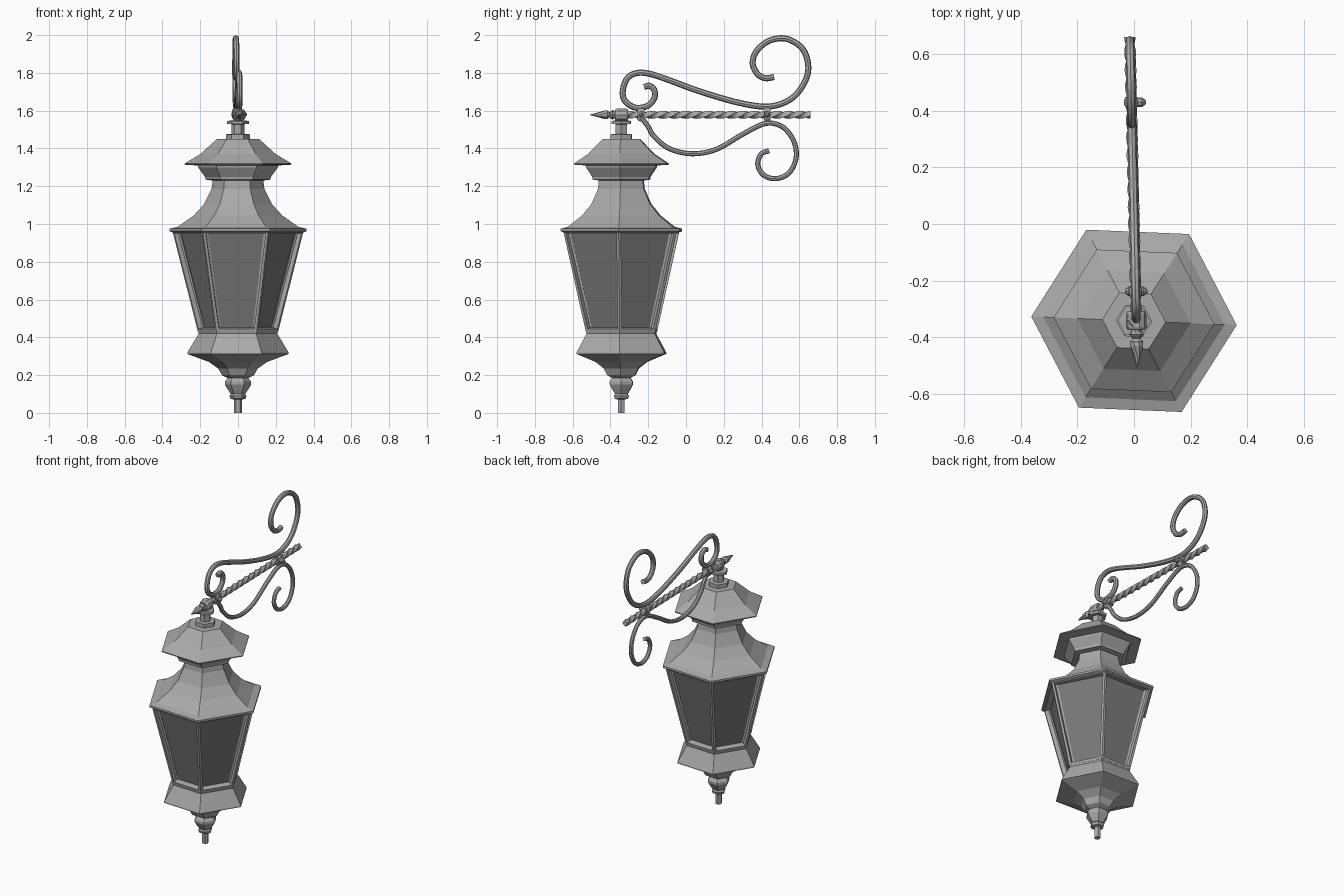
import bpy, bmesh, math
from mathutils import Vector

if "Cube" in bpy.data.objects:
    bpy.data.objects.remove(bpy.data.objects["Cube"])

AXIS_Y = -0.342                 # lantern axis
TURN = math.radians(-2.4)       # lantern is turned slightly
SLOPE = -0.0225                 # bracket drifts slightly sideways along y


def material(name, v):
    m = bpy.data.materials.new(name)
    m.diffuse_color = (v, v, v, 1)
    m.use_nodes = True
    m.node_tree.nodes["Principled BSDF"].inputs["Base Color"].default_value = m.diffuse_color
    return m


METAL = material("grey metal", 0.40)
GLASS = material("dark glass", 0.19)


def finish(name, bm, mats=(METAL,), smooth=False):
    bmesh.ops.recalc_face_normals(bm, faces=bm.faces)
    me = bpy.data.meshes.new(name)
    bm.to_mesh(me)
    bm.free()
    ob = bpy.data.objects.new(name, me)
    bpy.context.collection.objects.link(ob)
    for m in mats:
        me.materials.append(m)
    if smooth:
        bpy.ops.object.select_all(action='DESELECT')
        ob.select_set(True)
        bpy.context.view_layer.objects.active = ob
        bpy.ops.object.shade_smooth_by_angle(angle=math.radians(40))
    return ob


def loft(bm, rings):
    """Skin a list of point rings and cap both ends."""
    vs = [[bm.verts.new(p) for p in r] for r in rings]
    n = len(rings[0])
    for a, b in zip(vs, vs[1:]):
        for i in range(n):
            j = (i + 1) % n
            bm.faces.new((a[i], a[j], b[j], b[i]))
    bm.faces.new(vs[0][::-1])
    bm.faces.new(vs[-1])


def hexagon(r, z):
    return [(r * math.cos(TURN + i * math.pi / 3),
             AXIS_Y + r * math.sin(TURN + i * math.pi / 3), z) for i in range(6)]


def hex_lathe(name, profile):
    bm = bmesh.new()
    loft(bm, [hexagon(r, z) for r, z in profile])
    return finish(name, bm)


# Lantern parts, bottom to top
hex_lathe("bottom_finial", [
    (.020, 0), (.020, .07), (.040, .075), (.045, .09), (.038, .10), (.055, .125),
    (.070, .15), (.070, .165), (.055, .185), (.055, .20)])
hex_lathe("lower_base", [
    (.055, .185), (.085, .20), (.105, .235), (.155, .27), (.268, .312),
    (.268, .32), (.208, .42), (.213, .435)])
hex_lathe("lantern_roof", [
    (.345, .955), (.363, .962), (.363, .975), (.32, .985), (.235, 1.045),
    (.18, 1.105), (.14, 1.185), (.134, 1.235)])
hex_lathe("cap_collar", [(.134, 1.23), (.172, 1.235), (.175, 1.25), (.212, 1.30), (.215, 1.318)])
hex_lathe("top_cap", [(.215, 1.31), (.284, 1.314), (.284, 1.32), (.20, 1.37), (.112, 1.45)])
hex_lathe("top_stem", [
    (.064, 1.445), (.064, 1.475), (.034, 1.476), (.034, 1.528), (.058, 1.53),
    (.058, 1.546), (.026, 1.548), (.026, 1.60), (.016, 1.612)])

# Tapered body with recessed glass panes
bm = bmesh.new()
loft(bm, [hexagon(.213, .43), hexagon(.347, .962)])
bmesh.ops.recalc_face_normals(bm, faces=bm.faces)
sides = [f for f in bm.faces if abs(f.normal.z) < .7]
bmesh.ops.inset_individual(bm, faces=sides, thickness=.02)
for f in sides:
    n = f.normal.copy()
    new = bmesh.ops.extrude_discrete_faces(bm, faces=[f])["faces"][0]
    new.material_index = 1
    bmesh.ops.translate(bm, verts=list(new.verts), vec=-n * .036)
finish("framed_lantern_body", bm, (METAL, GLASS))


# Bracket helpers
def px(y, z, dx=0):
    return Vector((SLOPE * y + dx, y, z))


def spline(points, steps=6):
    """Catmull-Rom curve through (y, z) points."""
    p = [Vector(q) for q in points]
    p = [2 * p[0] - p[1]] + p + [2 * p[-1] - p[-2]]
    out = []
    for a, b, c, d in zip(p, p[1:], p[2:], p[3:]):
        for s in range(steps):
            t = s / steps
            out.append(.5 * (2 * b + (c - a) * t + (2 * a - 5 * b + 4 * c - d) * t * t
                             + (3 * b - a - 3 * c + d) * t ** 3))
    return out + [p[-2]]


def scroll(name, points, r, dx):
    path = spline(points)
    rings = []
    for i, q in enumerate(path):
        t = (path[min(i + 1, len(path) - 1)] - path[max(i - 1, 0)]).normalized()
        side = Vector((0, -t.y, t.x))
        rings.append([px(q.x, q.y, dx) + r * math.cos(a) * side
                      + Vector((r * math.sin(a), 0, 0))
                      for a in (k * math.pi / 4 for k in range(8))])
    bm = bmesh.new()
    loft(bm, rings)
    return finish(name, bm, smooth=True)


scroll("upper_scroll", [
    (-.222, 1.725), (-.195, 1.732), (-.168, 1.71), (-.168, 1.665), (-.205, 1.625),
    (-.268, 1.616), (-.322, 1.65), (-.335, 1.70), (-.315, 1.765), (-.27, 1.797),
    (-.20, 1.797), (-.09, 1.762), (.07, 1.703), (.28, 1.642), (.44, 1.622),
    (.56, 1.665), (.63, 1.755), (.647, 1.84), (.615, 1.93), (.53, 1.981),
    (.44, 1.97), (.373, 1.915), (.353, 1.85), (.378, 1.795), (.42, 1.772),
    (.467, 1.778)], .016, 0)
scroll("lower_scroll", [
    (-.245, 1.575), (-.20, 1.515), (-.17, 1.465), (-.09, 1.40), (.03, 1.372),
    (.16, 1.395), (.30, 1.475), (.42, 1.532), (.51, 1.515), (.57, 1.44),
    (.583, 1.35), (.545, 1.27), (.475, 1.24), (.41, 1.26), (.38, 1.315),
    (.398, 1.37), (.44, 1.388)], .0135, .006)


def ring_yz(y, r, spin, sides, z=1.578):
    return [px(y, z) + Vector((r * math.cos(spin + k * math.tau / sides), 0,
                               r * math.sin(spin + k * math.tau / sides)))
            for k in range(sides)]


def along_y(name, stations, sides, twist=0.0, smooth=False):
    bm = bmesh.new()
    loft(bm, [ring_yz(y, r, twist * y, sides) for y, r in stations])
    return finish(name, bm, smooth=smooth)


# Twisted rod and its spear tip
along_y("twisted_rod", [(-.40 + i * 1.06 / 72, .021) for i in range(73)], 4, twist=26)
along_y("spear_tip", [(-.507, .002), (-.47, .012), (-.43, .024), (-.415, .024),
                      (-.405, .013), (-.39, .026), (-.375, .018)], 8, twist=12)

# Loop around the rod at the lantern stem
along_y("hanging_ring", [(-.375, .030), (-.365, .036), (-.318, .036), (-.308, .030)], 10)

# Clamps with side rivets
for tag, y in (("front", -.238), ("rear", .43)):
    bm = bmesh.new()
    rings = []
    for dy, k in ((-.018, .82), (-.009, 1), (.009, 1), (.018, .82)):
        rings.append([px(y + dy, 1.582) + Vector((.025 * k * math.cos(a), 0, .04 * k * math.sin(a)))
                      for a in (i * math.tau / 10 for i in range(10))])
    loft(bm, rings)
    finish(tag + "_clamp", bm, smooth=True)
    bm = bmesh.new()
    x0, x1 = (-.038, .042) if y < 0 else (-.02, .052)
    loft(bm, [[Vector((SLOPE * y + x, y + r * math.cos(a), 1.58 + r * math.sin(a)))
               for a in (i * math.tau / 8 for i in range(8))]
              for x, r in ((x0, .006), (x0 + .014, .017), (x1 - .014, .017), (x1, .006))])
    finish(tag + "_clamp_rivet", bm)
